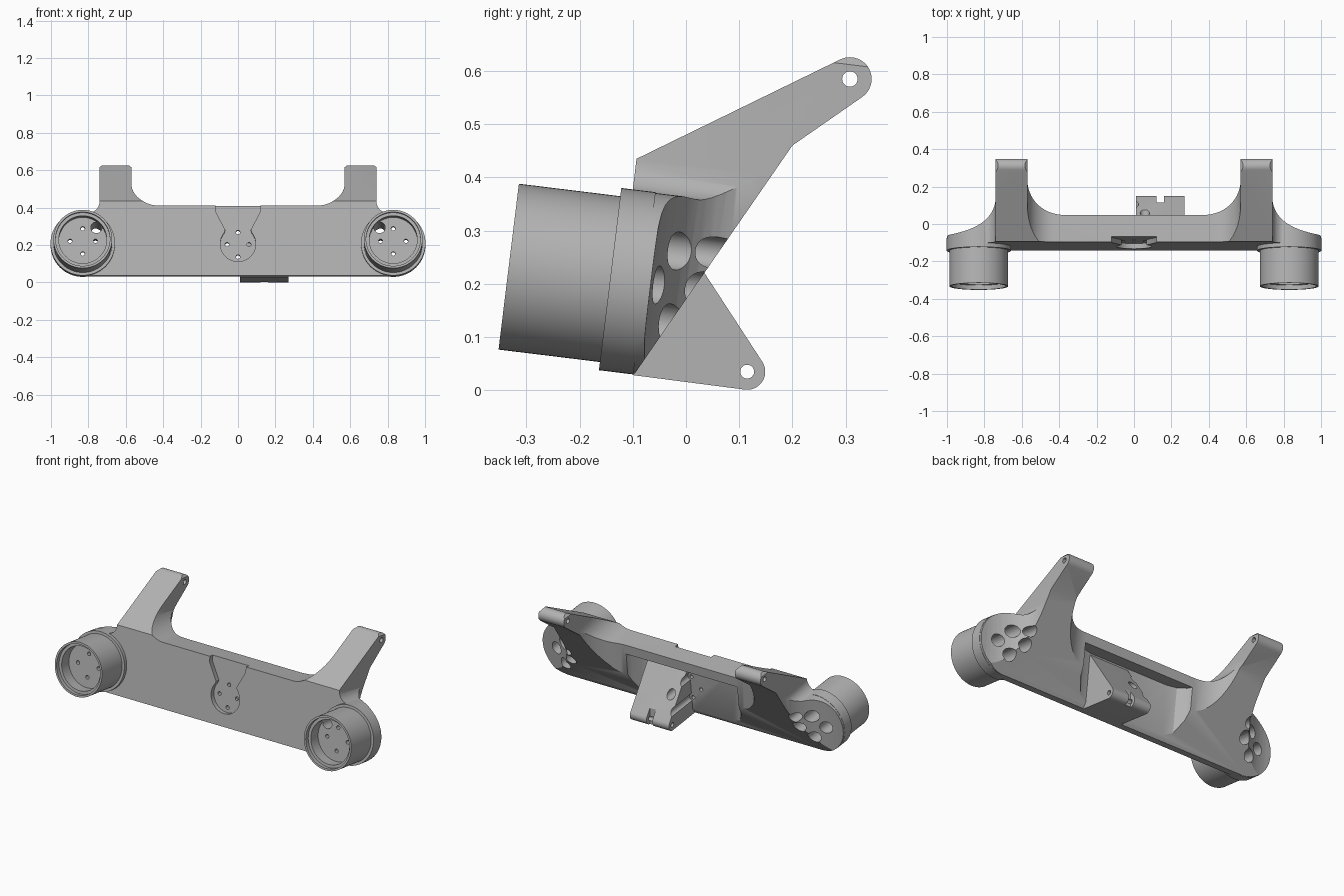
import bpy, bmesh
from math import sin, cos, pi, radians
from mathutils import Matrix

if "Cube" in bpy.data.objects:
    bpy.data.objects.remove(bpy.data.objects["Cube"])

TILT = radians(7)
CX, CT = 0.83, 0.19          # socket axis: sideways and height in the tilted frame

grey = bpy.data.materials.new("machined_grey")
grey.use_nodes = True
grey.diffuse_color = (0.45, 0.45, 0.45, 1)
grey.node_tree.nodes["Principled BSDF"].inputs["Base Color"].default_value = grey.diffuse_color


def loc(y, z):
    """Upright side coordinates to the tilted working frame."""
    return (y * cos(TILT) - z * sin(TILT), y * sin(TILT) + z * cos(TILT))


def arc(cx, cy, rx, ry, a, b, n=14):
    steps = [radians(a + (b - a) * i / n) for i in range(n + 1)]
    return [(cx + rx * cos(t), cy + ry * sin(t)) for t in steps]


def mirrored(half):
    """Close a right-half outline with its mirror image."""
    return half + [(-x, y) for x, y in reversed(half) if x > 1e-6]


def prism(name, pts, axis, a, b):
    """Extrude an outline along x, y or z from a to b."""
    place = {"x": lambda p, d: (d, p[0], p[1]),
             "y": lambda p, d: (p[0], d, p[1]),
             "z": lambda p, d: (p[0], p[1], d)}[axis]
    bm = bmesh.new()
    low = [bm.verts.new(place(p, a)) for p in pts]
    high = [bm.verts.new(place(p, b)) for p in pts]
    bm.faces.new(low)
    bm.faces.new(high)
    for i in range(len(pts)):
        j = (i + 1) % len(pts)
        bm.faces.new((low[i], low[j], high[j], high[i]))
    bmesh.ops.recalc_face_normals(bm, faces=bm.faces)
    mesh = bpy.data.meshes.new(name)
    bm.to_mesh(mesh)
    bm.free()
    mesh.materials.append(grey)
    ob = bpy.data.objects.new(name, mesh)
    bpy.context.collection.objects.link(ob)
    return ob


def rod(name, x, t, r, a, b, n=48):
    """Cylinder running front to back."""
    return prism(name, arc(x, t, r, r, 0, 360 - 360 / n, n - 1), "y", a, b)


def activate(ob):
    bpy.ops.object.select_all(action="DESELECT")
    ob.select_set(True)
    bpy.context.view_layer.objects.active = ob


def combine(ob, tool, op, keep=False):
    mod = ob.modifiers.new("combine", "BOOLEAN")
    mod.operation, mod.object, mod.solver = op, tool, "EXACT"
    activate(ob)
    bpy.ops.object.modifier_apply(modifier=mod.name)
    if not keep:
        bpy.data.objects.remove(tool)


# Crossbeam: front outline, side outline and plan outline intersected
front = mirrored(
    [(0, 0.397)] + arc(0.43, 0.537, 0.14, 0.14, -90, 0)
    + [(0.57, 0.645), (0.585, 0.66), (0.725, 0.66), (0.74, 0.645)]
    + arc(0.80, 0.42, 0.06, 0.063, 180, 260, 8)
    + arc(CX, CT, 0.171, 0.171, 90, -90, 32) + [(0, CT - 0.171)])
side = ([(-0.145, 0), loc(-0.093, 0.435)]
        + [loc(*p) for p in arc(0.308, 0.585, 0.041, 0.041, 116, -55)]
        + [loc(0.2, 0.46), loc(-0.111, 0.01)])
plan = mirrored(
    [(0, -0.3), (1.1, -0.3), (1.1, -0.092)]
    + arc(0.99, 0.09, 0.25, 0.18, 270, 180)
    + [(0.74, 0.6), (0.57, 0.6)]
    + arc(0.37, 0.17, 0.2, 0.17, 0, -90) + [(0, 0)])
beam = prism("crossbeam", front, "y", -0.6, 0.8)
combine(beam, prism("side_cut", side, "x", -1.2, 1.2), "INTERSECT")
combine(beam, prism("plan_cut", plan, "z", -0.3, 1), "INTERSECT")

# Rear pocket with curved end ramps
pocket = mirrored([(0, -0.085), (0.26, -0.085), (0.32, -0.07), (0.36, -0.03), (0.38, 0.03), (0.385, 0.3)])
combine(beam, prism("pocket", pocket, "z", -0.2, 0.34), "DIFFERENCE")

# Keyhole recess on the front
keyhole = mirrored([(0, 0.45), (0.12, 0.45), (0.12, 0.365), (0.068, 0.265)]
                   + arc(0, CT, 0.095, 0.095, 40, -90, 18))
combine(beam, prism("keyhole", keyhole, "y", -0.3, -0.117), "DIFFERENCE")

# Rear bracket with a slotted, rounded end
bracket = prism("rear_bracket", [loc(*p) for p in
                [(-0.1, 0.0285), (-0.058, 0.335), (-0.04, 0.335)]
                + arc(0.115, 0.035, 0.034, 0.034, 33, -97)], "x", 0.01, 0.27)
slot = [loc(*p) for p in [(0.115, -0.1), (0.3, -0.1), (0.3, 0.2), (0.115, 0.2)]]
combine(bracket, prism("slot", slot, "x", 0.12, 0.16), "DIFFERENCE")
pin = [loc(*p) for p in arc(0.115, 0.035, 0.013, 0.013, 0, 345, 23)]
combine(bracket, prism("pin", pin, "x", -0.1, 0.4), "DIFFERENCE")

# Centre screw holes, with tool clearance through the bracket
for k in range(4):
    x, t = 0.058 * cos(k * pi / 2), CT + 0.066 * sin(k * pi / 2)
    combine(beam, rod("screw", x, t, 0.011, -0.2, 0, 16), "DIFFERENCE")
    combine(bracket, rod("clearance", x, t, 0.025, -0.085, 0.4, 24), "DIFFERENCE")

# Pivot holes in the two arms
pivot = [loc(*p) for p in arc(0.308, 0.585, 0.0145, 0.0145, 0, 345, 23)]
combine(beam, prism("pivot", pivot, "x", -1, 1), "DIFFERENCE")

# Sockets: collar, hollow cup, screw holes and rear finger pockets
parts = [beam, bracket]
for s, label in ((1, "left"), (-1, "right")):
    x = s * CX
    combine(beam, rod("collar", x, CT, 0.1725, -0.167, -0.102, 64), "UNION")
    cup = rod(label + "_cup", x, CT, 0.157, -0.359, -0.16, 64)
    combine(cup, rod("rim", x, CT, 0.145, -0.5, -0.335, 64), "DIFFERENCE")
    combine(cup, rod("bore", x, CT, 0.128, -0.4, -0.265, 64), "DIFFERENCE")
    for k in range(4):
        px, pt = x + 0.068 * cos(k * pi / 2), CT + 0.068 * sin(k * pi / 2)
        combine(cup, rod("screw", px, pt, 0.011, -0.4, 0, 16), "DIFFERENCE")
        finger = rod("finger", px, pt, 0.036, -0.235, 0.5, 28)
        combine(cup, finger, "DIFFERENCE", keep=True)
        combine(beam, finger, "DIFFERENCE")
    # Cable window through the upper inner side
    window = rod("window", x - s * 0.073, CT + 0.073, 0.03, -0.3, 0.5, 28)
    combine(cup, window, "DIFFERENCE", keep=True)
    combine(beam, window, "DIFFERENCE")
    parts.append(cup)

# Lean every part into its final pose
for ob in parts:
    ob.data.transform(Matrix.Rotation(-TILT, 4, "X"))
    activate(ob)
    bpy.ops.object.shade_smooth_by_angle(angle=radians(28))
